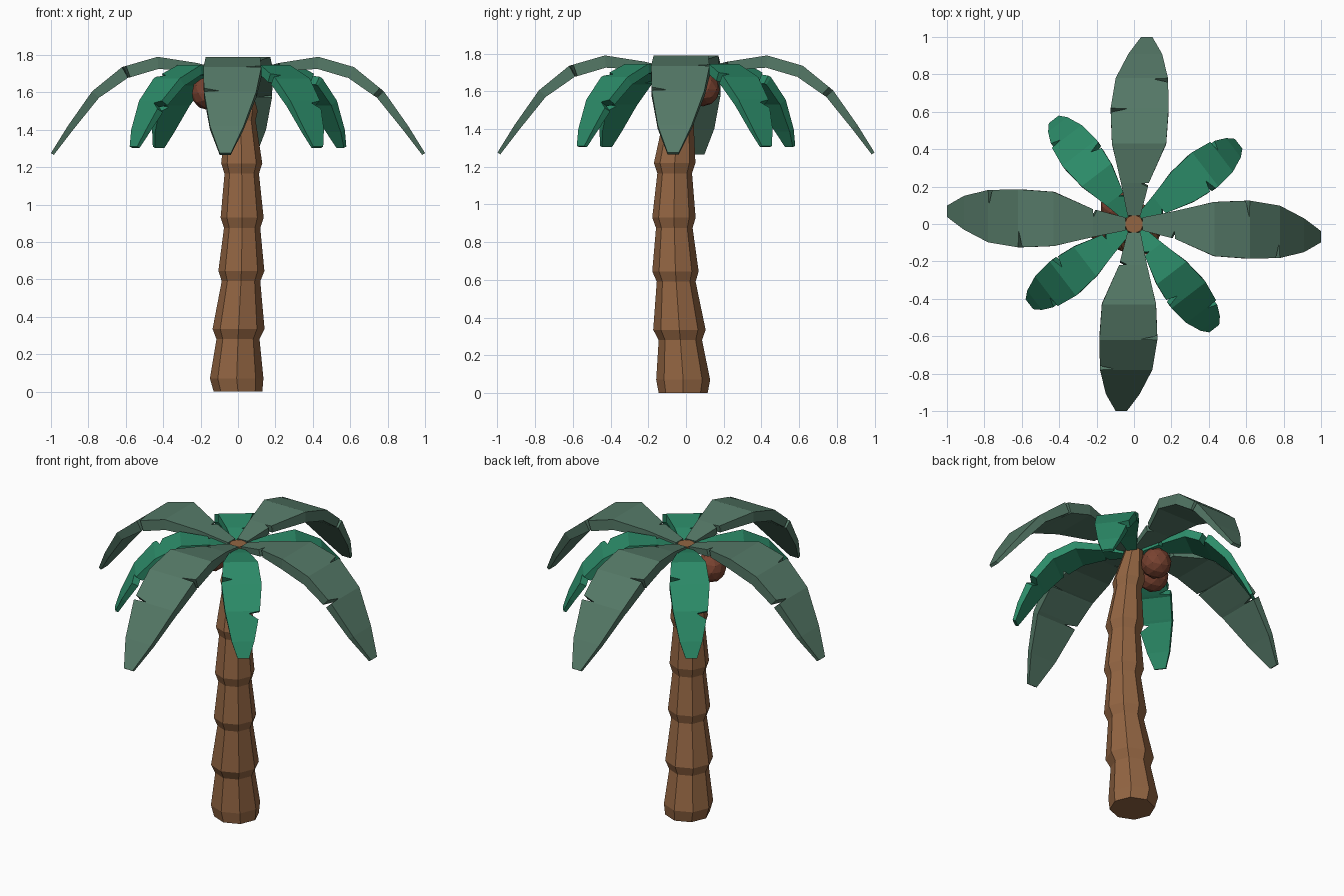
import bpy, bmesh
from math import cos, sin, pi, radians, hypot

if "Cube" in bpy.data.objects:
    bpy.data.objects.remove(bpy.data.objects["Cube"])


def material(name, rgb):
    m = bpy.data.materials.new(name)
    m.diffuse_color = (*rgb, 1)
    m.use_nodes = True
    m.node_tree.nodes["Principled BSDF"].inputs["Base Color"].default_value = m.diffuse_color
    return m


BARK = material("bark", (0.29, 0.13, 0.055))
SAGE = material("sage_leaf", (0.09, 0.19, 0.135))
GREEN = material("green_leaf", (0.025, 0.26, 0.14))
HUSK = material("husk", (0.19, 0.055, 0.03))


def finish(name, bm, mat):
    bmesh.ops.recalc_face_normals(bm, faces=bm.faces)
    me = bpy.data.meshes.new(name)
    bm.to_mesh(me)
    bm.free()
    me.materials.append(mat)
    ob = bpy.data.objects.new(name, me)
    bpy.context.collection.objects.link(ob)
    return ob


def loft(name, rings, mat):
    """Skin a list of equal-length point rings and cap both ends."""
    bm = bmesh.new()
    rows = [[bm.verts.new(p) for p in ring] for ring in rings]
    n = len(rows[0])
    for a, b in zip(rows, rows[1:]):
        for i in range(n):
            j = (i + 1) % n
            bm.faces.new((a[i], a[j], b[j], b[i]))
    bm.faces.new(rows[0])
    bm.faces.new(rows[-1])
    return finish(name, bm, mat)


def interp(rows, r):
    for a, b in zip(rows, rows[1:]):
        if r <= b[0]:
            break
    t = min(max((r - a[0]) / (b[0] - a[0]), 0), 1)
    return [u + (v - u) * t for u, v in zip(a, b)]


# Trunk: octagonal flared segments on a gently bent centre line (z, x, y, radius)
trunk = [(0, 0, -.015, .13), (.07, -.007, -.015, .143),
         (.28, 0, -.03, .115), (.335, .003, -.035, .139),
         (.59, .016, -.052, .103), (.645, .018, -.056, .123),
         (.875, .022, -.062, .097), (.93, .022, -.064, .115),
         (1.165, .02, -.06, .092), (1.22, .02, -.06, .11),
         (1.45, .014, -.04, .08), (1.5, .012, -.035, .093),
         (1.71, 0, 0, .05)]
loft("trunk", [[(x + r * cos(k * pi / 4), y + r * sin(k * pi / 4), z) for k in range(8)]
               for z, x, y, r in trunk], BARK)


def frond(name, rows, notches, angle, mat):
    """rows: (reach, sideways centre, half width, top height, thickness);
    notches: (reach, side, depth) cut as V steps into the edge."""
    stations = {row[0]: (0, 0) for row in rows}
    for r, side, depth in notches:
        for dr, d in ((-.022, 0), (-.004, depth), (.012, 0)):
            stations[r + dr] = (side, d)
    c, s = cos(angle), sin(angle)
    lo, hi = rows[0][0], rows[-1][0]
    rings = []
    for r in sorted(stations):
        side, d = stations[r]
        _, mid, half, z, th = interp(rows, r)
        p = interp(rows, max(r - .03, lo))
        q = interp(rows, min(r + .03, hi))
        dr, dz = q[0] - p[0], q[3] - p[3]
        L = hypot(dr, dz)
        br, bz = r + th * dz / L, z - th * dr / L
        left = mid + half - (d if side > 0 else 0)
        right = mid - half + (d if side < 0 else 0)
        rings.append([(u * c - v * s, u * s + v * c, h) for u, v, h in
                      ((r, left, z), (r, right, z), (br, right, bz), (br, left, bz))])
    loft(name, rings, mat)


# Fronds: four long on the axes, four short between them
LONG = [(.045, 0, .035, 1.715, .03), (.22, -.005, .075, 1.757, .045),
        (.43, -.027, .145, 1.79, .065), (.62, -.03, .155, 1.735, .065),
        (.78, -.042, .14, 1.605, .05), (.91, -.06, .09, 1.42, .035),
        (1.0, -.068, .03, 1.275, .018)]
LONG_CUTS = [(.22, -1, .04), (.62, 1, .09), (.78, -1, .08)]
SHORT = [(.05, 0, .03, 1.70, .03), (.17, 0, .058, 1.73, .04),
         (.33, 0, .1, 1.745, .05), (.48, 0, .115, 1.675, .05),
         (.59, 0, .1, 1.555, .045), (.67, 0, .065, 1.4, .03),
         (.705, 0, .033, 1.31, .018)]
SHORT_CUTS = [(.17, -1, .03), (.45, -1, .06), (.6, 1, .06)]
for k in range(4):
    frond(f"long_frond_{k + 1}", LONG, LONG_CUTS, k * pi / 2, SAGE)
    frond(f"short_frond_{k + 1}", SHORT, SHORT_CUTS, k * pi / 2 + radians(37.5), GREEN)

# Coconuts: faceted balls under the crown
for k, loc in enumerate([(-.09, .09, 1.61), (-.16, -.02, 1.595)]):
    bm = bmesh.new()
    bmesh.ops.create_icosphere(bm, subdivisions=2, radius=.09)
    finish(f"coconut_{k + 1}", bm, HUSK).location = loc
